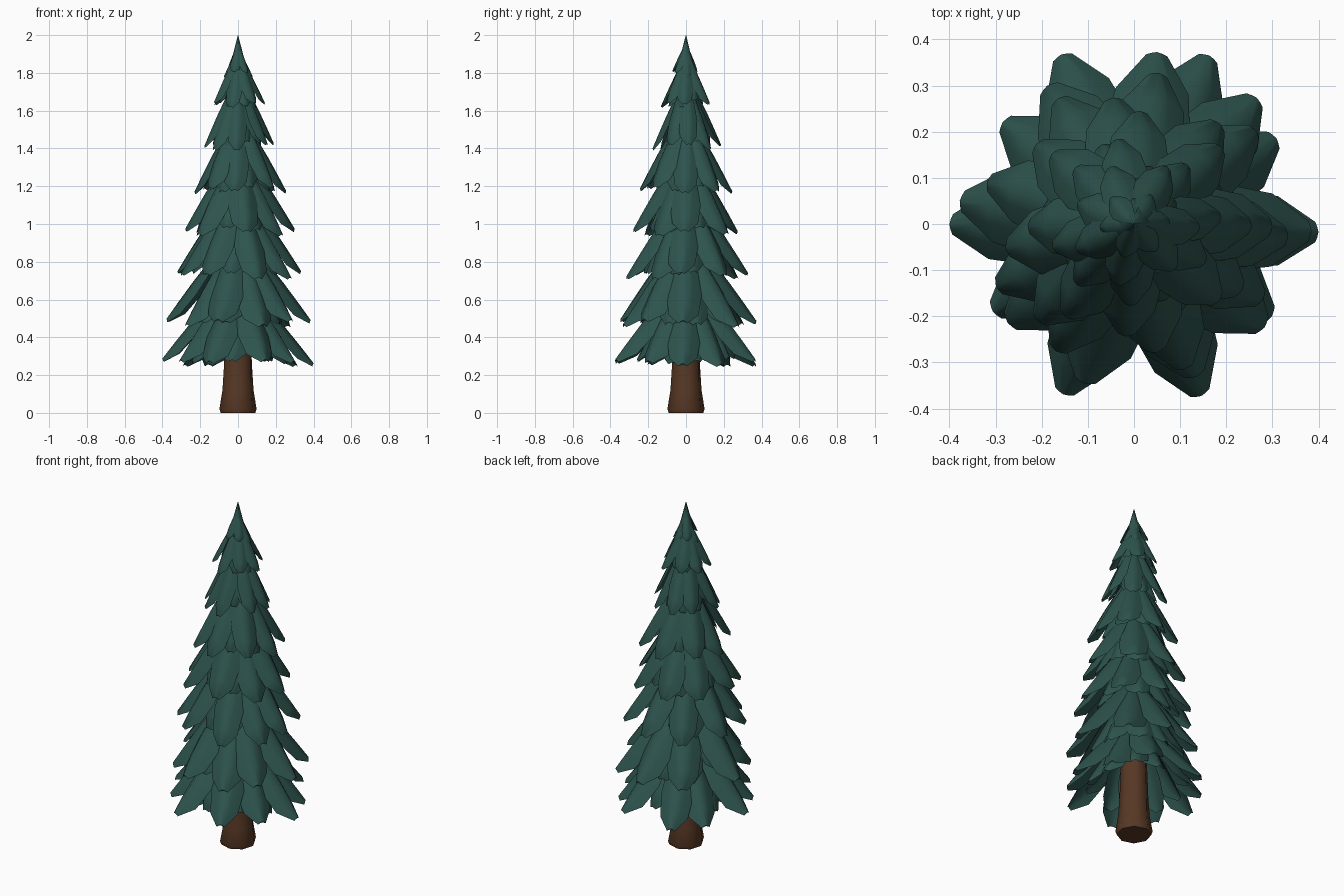
import bpy, bmesh, math, random
from mathutils import Vector

if "Cube" in bpy.data.objects:
    bpy.data.objects.remove(bpy.data.objects["Cube"])
random.seed(4)

def material(name, col):
    m = bpy.data.materials.new(name)
    m.diffuse_color = (*col, 1)
    m.use_nodes = True
    m.node_tree.nodes["Principled BSDF"].inputs["Base Color"].default_value = m.diffuse_color
    return m

green = material("needle green", (0.027, 0.088, 0.075))
brown = material("bark brown", (0.095, 0.039, 0.018))

def finish(bm, name, mat, angle):
    bmesh.ops.recalc_face_normals(bm, faces=bm.faces)
    me = bpy.data.meshes.new(name)
    bm.to_mesh(me)
    bm.free()
    ob = bpy.data.objects.new(name, me)
    bpy.context.collection.objects.link(ob)
    me.materials.append(mat)
    bpy.ops.object.select_all(action='DESELECT')
    ob.select_set(True)
    bpy.context.view_layer.objects.active = ob
    bpy.ops.object.shade_smooth_by_angle(angle=math.radians(angle))
    return ob

def skin(bm, rows, closed=False):
    vs = [[bm.verts.new(p) for p in row] for row in rows]
    n = len(rows[0])
    for a, b in zip(vs, vs[1:]):
        for i in range(n if closed else n - 1):
            j = (i + 1) % n
            bm.faces.new((a[i], a[j], b[j], b[i]))
    return vs

def ring(r, z, n, turn=0):
    return [Vector((r * math.cos(turn + i * math.tau / n),
                    r * math.sin(turn + i * math.tau / n), z)) for i in range(n)]

# Trunk: flared, slightly twisted eight-sided column
bm = bmesh.new()
vs = skin(bm, [ring(r, z, 8, t) for r, z, t in
               ((.092, 0, .1), (.099, .02, .1), (.084, .12, .2), (.077, .26, .3), (.06, .8, .4))], True)
bm.faces.new(vs[0])
bm.faces.new(vs[-1])
finish(bm, "trunk", brown, 60)

# Frond: tent-shaped, drooping closed blade with a blunt point
STATIONS = ((.06, .25), (.35, .68), (.62, 1.0), (.84, .85), (1.0, .25))

def frond(bm, ang, R, ztip, h, width):
    out = Vector((math.cos(ang), math.sin(ang), 0))
    side = Vector((-out.y, out.x, 0))
    skew = random.uniform(-.25, .25) * width
    rows = []
    for t, w in STATIONS:
        bulge = math.sin(math.pi * t) * .04 * h
        c = out * (R * t) + Vector((0, 0, ztip + h * (1 - t) + bulge)) + side * skew * t
        hw = width * w
        fold = (out * .35 + Vector((0, 0, .85))) * hw
        top = [c + side * hw * s - fold * (.45 * abs(s) + .45 * s * s) for s in (-1, -.5, 0, .5, 1)]
        # underside is flatter than the top
        under = [top[i] - fold * (.35 if i == 2 else .2) for i in (3, 2, 1)]
        rows.append(top + under)
    vs = skin(bm, rows, True)
    bm.faces.new(vs[0])
    bm.faces.new(vs[-1])

# Tiers: tip radius, tip height, rise to the axis, frond count
TIERS = ((.40, .275, .46, 10), (.385, .485, .48, 9), (.335, .74, .47, 9),
         (.30, .965, .45, 8), (.255, 1.19, .43, 8), (.19, 1.415, .38, 8),
         (.143, 1.635, .27, 7), (.078, 1.80, .15, 6))
LOWEST = (0, 34, 64, 113, 145, 178, 214, 246, 294, 326)

for k, (R, zt, h, n) in enumerate(TIERS):
    bm = bmesh.new()
    for i in range(n):
        deg = LOWEST[i] if k == 0 else i * 360 / n + (k % 2) * 8 + random.uniform(-7, 7)
        if k and i == 0:
            deg = random.uniform(-4, 4)
        a = math.radians(deg)
        r = R * (1 if i == 0 else random.uniform(.9, 1.0))
        if k == 0:
            r = R * (.9 if i in (1, 4, 6, 9) else 1)
        frond(bm, a, r, zt + random.uniform(-.02, .015), h, R * (2.0 / n + .02))
    # shorter under-fronds filling the gaps
    for i in range(n):
        a = math.radians(LOWEST[i] + 17) if k == 0 else (i + .5) * math.tau / n + random.uniform(-.15, .15)
        frond(bm, a, R * random.uniform(.62, .74), zt + random.uniform(-.01, .03), h * .93, R * 2.0 / n)
    # inner skirt closing the tier
    skin(bm, [ring(R * .42, zt + h * .40, n), ring(R * .04, zt + h * .85, n)], True)
    finish(bm, f"branch_tier_{k + 1}", green, 60)

# Pointed crown
bm = bmesh.new()
vs = skin(bm, [ring(.05, 1.80, 7), ring(.032, 1.88, 7, .2), ring(.001, 2.0, 7, .3)], True)
bm.faces.new(vs[0])
bm.faces.new(vs[-1])
finish(bm, "crown_tip", green, 60)
